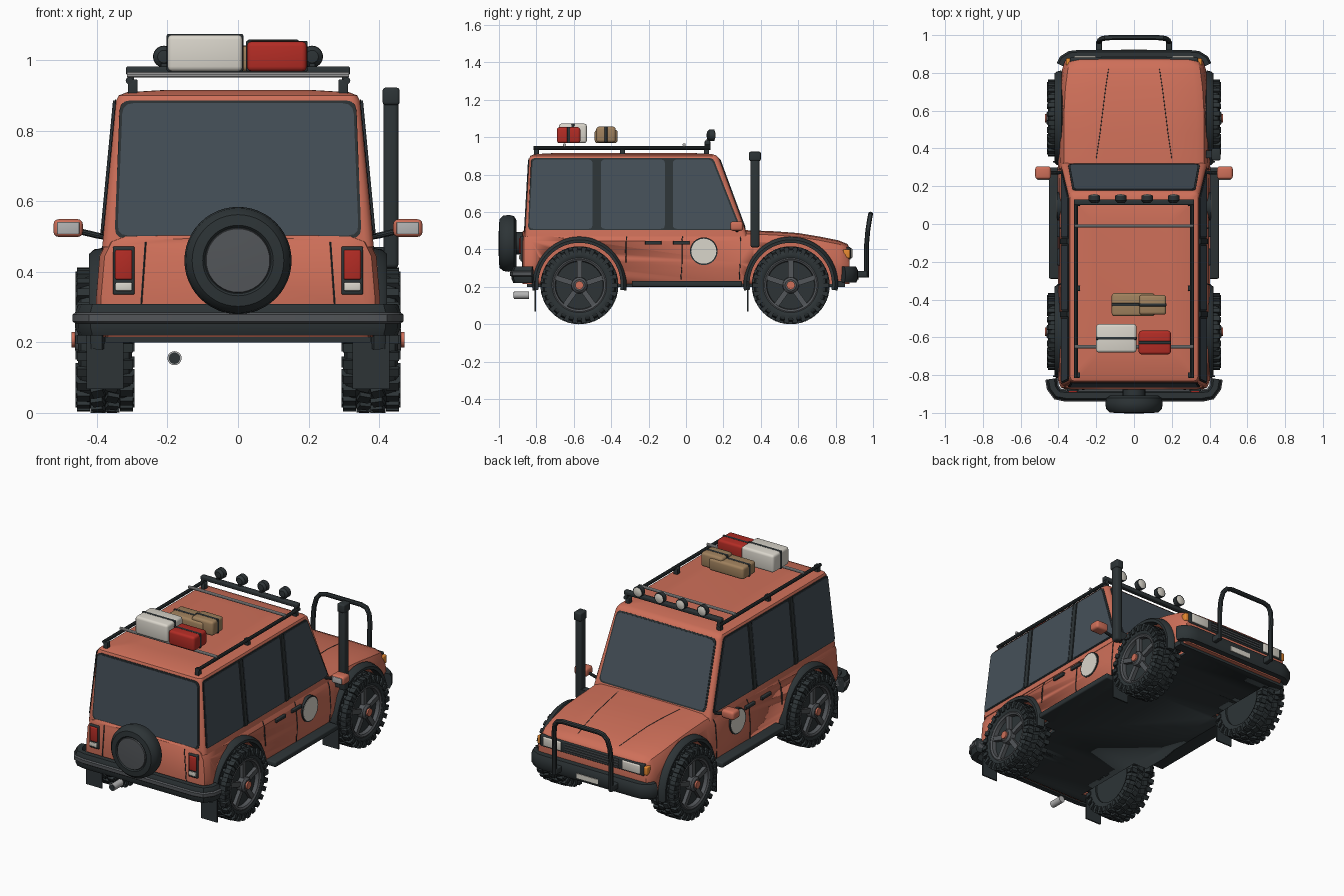
import bpy, bmesh, math
from mathutils import Vector as V, Matrix

if "Cube" in bpy.data.objects:
    bpy.data.objects.remove(bpy.data.objects["Cube"])

COL = dict(paint=(.62, .16, .10), black=(.026, .034, .037), glass=(.06, .08, .10), white=(.70, .67, .60),
           red=(.45, .025, .018), tan=(.35, .22, .11), silver=(.45, .45, .45), rim=(.085, .092, .1), amber=(.8, .25, .03))
MAT = {}
for k, c in COL.items():
    MAT[k] = bpy.data.materials.new(k)
    MAT[k].diffuse_color = (*c, 1)


def finish(name, bm, mat, mirror=False, angle=35):
    bmesh.ops.remove_doubles(bm, verts=bm.verts, dist=1e-5)
    bmesh.ops.recalc_face_normals(bm, faces=bm.faces)
    if mirror:
        g = bmesh.ops.duplicate(bm, geom=bm.verts[:] + bm.edges[:] + bm.faces[:])['geom']
        bmesh.ops.scale(bm, vec=(-1, 1, 1), verts=[v for v in g if isinstance(v, bmesh.types.BMVert)])
        bmesh.ops.reverse_faces(bm, faces=[f for f in g if isinstance(f, bmesh.types.BMFace)])
    me = bpy.data.meshes.new(name)
    bm.to_mesh(me)
    me.materials.append(MAT[mat])
    me.shade_smooth()
    me.set_sharp_from_angle(angle=math.radians(angle))
    ob = bpy.data.objects.new(name, me)
    bpy.context.collection.objects.link(ob)
    return ob


def loft(name, rings, mat, mirror=False, caps=True, angle=35):
    bm = bmesh.new()
    R = [[bm.verts.new(p) for p in r] for r in rings]
    n = len(R[0])
    for a, b in zip(R, R[1:]):
        for i in range(n):
            bm.faces.new((a[i], a[(i + 1) % n], b[(i + 1) % n], b[i]))
    if caps:
        bm.faces.new(R[0])
        bm.faces.new(R[-1])
    return finish(name, bm, mat, mirror, angle)


def box(name, x, y, z, mat, bevel=0, mirror=False):
    bm = bmesh.new()
    bmesh.ops.create_cube(bm, size=1)
    for v in bm.verts:
        v.co = [(r[0] + r[1]) / 2 + c * (r[1] - r[0]) for r, c in zip((x, y, z), v.co)]
    if bevel:
        bmesh.ops.bevel(bm, geom=bm.edges[:], offset=bevel, segments=3, profile=.5, affect='EDGES')
    return finish(name, bm, mat, mirror)


def lathe(name, prof, c, axis, mat, n=32, mirror=False):
    ax = V(axis)
    u = V((0, 0, 1))
    w = ax.cross(u)
    rings = [[V(c) + ax * a + (u * math.cos(t) + w * math.sin(t)) * max(r, 1e-7)
              for t in (2 * math.pi * i / n for i in range(n))] for a, r in prof]
    return loft(name, rings, mat, mirror, caps=False)


def cyl(name, c, r, d, axis, mat, n=24, mirror=False):
    return lathe(name, [(-d / 2, 0), (-d / 2, r), (d / 2, r), (d / 2, 0)], c, axis, mat, n, mirror)


def tube(name, pts, r, mat, mirror=False, n=10):
    pts = [V(p) for p in pts]
    T = [(pts[min(i + 1, len(pts) - 1)] - pts[max(i - 1, 0)]).normalized() for i in range(len(pts))]
    q = T[0].to_track_quat('Z', 'Y')
    rings = []
    for i, p in enumerate(pts):
        if i:
            q = T[i - 1].rotation_difference(T[i]) @ q
        rings.append([p + q @ V((r * math.cos(a), r * math.sin(a), 0)) for a in (2 * math.pi * k / n for k in range(n))])
    return loft(name, rings, mat, mirror)


def panel(name, poly, n, mat, rad=.02, mirror=False):
    # thin plate with rounded corners
    poly, out = [V(p) for p in poly], []
    for i, p in enumerate(poly):
        a = p + (poly[i - 1] - p).normalized() * rad
        b = p + (poly[(i + 1) % len(poly)] - p).normalized() * rad
        out += [a * (1 - t) ** 2 + p * 2 * t * (1 - t) + b * t * t for t in (0, .33, .67, 1)]
    return loft(name, [[p - V(n) * .012 for p in out], [p + V(n) for p in out]], mat, mirror)


def bar(name, half, t, z0, z1, mat):
    # bumper swept along a mirrored plan path
    P = [V(p) for p in half] + [V((-x, y)) for x, y in reversed(half)]
    rings = []
    for i, p in enumerate(P):
        d = (P[min(i + 1, len(P) - 1)] - P[max(i - 1, 0)]).normalized()
        o = V((-d.y, d.x)) * t / 2
        c = .25
        rings.append([(p.x + o.x * s, p.y + o.y * s, z0 + (z1 - z0) * h) for s, h in
                      ((-1, c), (-.6, 0), (.6, 0), (1, c), (1, 1 - c), (.6, 1), (-.6, 1), (-1, 1 - c))])
    return loft(name, rings, mat)


# lower body, lofted front to back
def section(y, w, zt):
    h = [(w - .02, .215), (w, .29), (w, .33), (w - .01, zt - .055), (w - .03, zt - .015), (w - .07, zt), (w * .4, zt + .004)]
    return [(x, y, z) for x, z in h] + [(-x, y, z) for x, z in reversed(h)]


ST = [(-.875, .365, .49), (-.865, .388, .5), (-.83, .402, .5), (.28, .405, .5), (.36, .4, .497), (.48, .4, .491), (.6, .4, .482),
      (.72, .393, .462), (.82, .38, .442), (.862, .366, .425), (.875, .352, .405)]
body = loft('lower_body', [section(*s) for s in ST], 'paint')
floor = box('floor_pan', (-.375, .375), (-.85, .85), (.2, .23), 'black')

# wheel arches cut out of body and floor
WY, WZ, WX = (-.57, .56), .208, .377
for wy in WY:
    for s in (-1, 1):
        c = cyl('arch_cutter', (s * .41, wy, .215), .232, .25, (1, 0, 0), 'black', 48)
        for ob in (body, floor):
            bpy.context.view_layer.objects.active = ob
            m = ob.modifiers.new('arch', 'BOOLEAN')
            m.object, m.operation, m.solver = c, 'DIFFERENCE', 'EXACT'
            bpy.ops.object.modifier_apply(modifier='arch')
        bpy.data.objects.remove(c)
    A = [math.radians(-8 + 196 * i / 32) for i in range(33)]
    loft('wheel_arch_flare', [[(x, wy + r * math.cos(a), .215 + r * math.sin(a)) for x, r in
         ((.37, .22), (.42, .22), (.422, .236), (.41, .247), (.385, .253))] for a in A], 'black', True)

# cabin
sx = lambda z: .385 - (z - .47) * .04 / .42
fy = lambda z: .33 - (z - .47) * .155 / .42
ry = lambda z: -.862 + (z - .47) * .024 / .42


def rounded(z, w, y0, y1, r=.025):
    return [(sgx * (w - r) + r * math.cos(a), (y1 - r if sgy > 0 else y0 + r) + r * math.sin(a), z)
            for sgx, sgy, a0 in ((1, 1, 0), (-1, 1, 90), (-1, -1, 180), (1, -1, 270))
            for a in (math.radians(a0 + d) for d in (0, 30, 60, 90))]


loft('cabin', [rounded(.47, .385, ry(.47), fy(.47)), rounded(.885, sx(.885), ry(.885), fy(.885)), rounded(.9, .338, -.832, .165),
               rounded(.909, .315, -.81, .14), rounded(.916, .2, -.68, .02)], 'paint')
side = lambda P: [(sx(z), y, z) for y, z in P]
panel('side_window_frame', side([(-.845, .503), (.297, .503), (.145, .888), (-.828, .888)]), (.003, 0, 0), 'black', .02, True)
for nm, P in (('rear_side_window', [(-.838, .51), (-.5, .51), (-.5, .88), (-.82, .88)]),
              ('middle_side_window', [(-.455, .51), (-.113, .51), (-.113, .88), (-.455, .88)]),
              ('front_side_window', [(-.07, .51), (.284, .51), (.138, .88), (-.07, .88)])):
    panel(nm, side(P), (.006, 0, 0), 'glass', .02, True)
for y in (-.478, -.092):
    panel('window_pillar', side([(y - .014, .505), (y + .014, .505), (y + .014, .886), (y - .014, .886)]), (.009, 0, 0), 'black', .004, True)
for nm, f, n, zb, grow in (('windscreen', fy, V((0, .9, .35)), .515, 0), ('rear_window', ry, V((0, -1, 0)), .503, .01)):
    for mat, e, t in (('black', .008, .003), ('glass', 0, .006)):
        a, b = .342 + e, .317 + e + grow
        panel(nm + ('_seal' if e else ''), [(-a, f(zb - e), zb - e), (a, f(zb - e), zb - e), (b, f(.878 + e), .878 + e),
              (-b, f(.878 + e), .878 + e)], n * t, mat, .03)

# wheels: tyre with tread blocks, spoked rim, hub
def tread():
    bm = bmesh.new()
    N = 26
    for i in range(N):
        for x, half, r, w, l, tilt in ((-.02, .5, .2, .034, .03, .3), (.02, 0, .2, .034, .03, -.3), (-.061, 0, .196, .036, .026, 0),
                                       (.061, .5, .196, .036, .026, 0), (.077, .5, .178, .012, .022, 0), (-.077, 0, .178, .012, .022, 0)):
            hgt = .03 if abs(x) > .07 else .0155
            bmesh.ops.create_cube(bm, size=1, matrix=Matrix.Rotation(2 * math.pi * (i + half) / N, 4, 'X') @ Matrix.Translation((x, 0, -r))
                                  @ Matrix.Rotation(tilt, 4, 'Z') @ Matrix.Diagonal((w, l, hgt, 1)))
    return finish('tyre_tread', bm, 'black')


X = (1, 0, 0)
parts = [lathe('tyre', [(-.066, .135), (-.076, .155), (-.077, .172), (-.068, .188), (-.05, .195), (.05, .195), (.068, .188), (.077, .172),
                        (.076, .155), (.066, .135), (-.066, .135)], (0, 0, 0), X, 'black', 48), tread(),
         lathe('rim_ring', [(.04, .126), (.068, .13), (.074, .14), (.07, .15), (.04, .15), (.04, .126)], (0, 0, 0), X, 'rim', 48),
         cyl('rim_dish', (-.005, 0, 0), .14, .1, X, 'black', 40),
         lathe('rim_centre', [(.03, 0), (.03, .045), (.075, .042), (.085, .03), (.085, 0)], (0, 0, 0), X, 'rim'),
         cyl('hub_cap', (.088, 0, 0), .022, .014, X, 'paint')]
bm = bmesh.new()
for i in range(5):
    bmesh.ops.create_cube(bm, size=1, matrix=Matrix.Rotation(2 * math.pi * i / 5, 4, 'X') @ Matrix.Translation((.055, 0, .085))
                          @ Matrix.Diagonal((.022, .028, .1, 1)))
parts.append(finish('rim_spokes', bm, 'rim'))
for p in parts:
    for k, (s, wy) in enumerate((s, wy) for s in (1, -1) for wy in WY):
        o = p if k == 0 else p.copy()
        if k:
            bpy.context.collection.objects.link(o)
        o.location = (s * WX, wy, WZ)
        o.rotation_euler = (0, 0, 0 if s > 0 else math.pi)

# mud flaps, side steps, exhaust
for y in (-.805, .33):
    box('mud_flap', (.325, .43), (y - .004, y + .004), (.068, .23), 'black', 0, True)
box('side_step', (.35, .45), (-.29, .3), (.2, .232), 'black', .008, True)
cyl('exhaust', (-.18, -.88, .155), .02, .08, (0, 1, 0), 'silver')
cyl('exhaust_bore', (-.18, -.918, .155), .016, .008, (0, 1, 0), 'black')

# bumpers and hoop guard
RP = [(.437, -.82), (.43, -.865), (.405, -.9), (.36, -.908)]
bar('rear_bumper', RP, .05, .22, .308, 'black')
bar('rear_bumper_strip', RP, .066, .25, .288, 'rim')
bar('front_bumper', [(.385, .84), (.372, .868), (.335, .89), (.3, .893)], .055, .222, .308, 'black')
hoop = [(.185, .965, .25), (.185, .965, .42), (.183, .972, .5), (.172, .98, .553), (.15, .985, .58), (.115, .987, .588)]
tube('guard_hoop', hoop + [(-x, y, z) for x, y, z in reversed(hoop)], .0135, 'black')
box('guard_mount', (.17, .2), (.88, .97), (.25, .285), 'black', .005, True)
box('number_plate', (-.07, .07), (.915, .924), (.24, .27), 'white')

# nose: grille, headlights, indicators
box('grille_panel', (-.34, .34), (.85, .881), (.345, .412), 'black', .006)
for i in range(4):
    box('grille_slat', (-.175, .175), (.87, .886), (.353 + i * .015, .359 + i * .015), 'rim')
box('headlight', (.2, .318), (.86, .889), (.352, .406), 'white', .006, True)
box('front_indicator', (.325, .36), (.84, .878), (.352, .4), 'amber', .006, True)

# tail: lamps, tailgate seams, spare wheel
box('tail_lamp_housing', (.293, .355), (-.885, -.86), (.335, .472), 'black', .005, True)
box('tail_lamp_red', (.3, .348), (-.892, -.86), (.378, .462), 'red', .005, True)
box('tail_lamp_white', (.3, .348), (-.892, -.86), (.346, .37), 'white', .004, True)
tube('tailgate_seam', [(.262, -.875, .485), (.275, -.875, .3)], .003, 'black', True, 6)
lathe('spare_tyre', [(-.09, 0), (-.09, .125), (-.077, .146), (-.05, .152), (-.02, .148), (0, .13), (.003, .1), (-.004, .094), (-.004, 0)],
      (0, -.997, 0.432), (0, -1, 0), 'black', 48)
lathe('spare_cover', [(-.01, .093), (0, .09), (.002, .05), (.003, 0)], (0, -1, .432), (0, -1, 0), 'rim', 40)
cyl('spare_mount', (0, -.885, .432), .06, .06, (0, 1, 0), 'black')

# doors: seams, handles, round badge plate
for y, zb in ((.29, .24), (-.022, .24), (-.32, .4)):
    tube('door_seam', [(.4, y - .005, zb), (.4045, y, .33), (.396, y, .442), (.376, y + .005, .486)], .0025, 'black', True, 6)
for y in (-.175, -.025):
    box('door_handle', (.385, .408), (y - .044, y + .044), (.425, .445), 'black', .004, True)
cyl('badge_rim', (.397, .095, .39), .074, .02, X, 'black', 40, True)
cyl('badge_plate', (.399, .095, .39), .067, .02, X, 'white', 40, True)
tube('bonnet_seam', [(.2, .345, .5), (.18, .48, .4945), (.165, .6, .4855), (.15, .72, .4655), (.135, .82, .4455)], .002, 'black', True, 6)

# mirrors and snorkel
tube('mirror_arm', [(.36, .275, .497), (.4, .272, .503), (.45, .27, .515)], .009, 'black', True)
box('mirror_shell', (.44, .523), (.237, .305), (.499, .549), 'paint', .014, True)
box('mirror_glass', (.45, .513), (.234, .24), (.507, .541), 'silver', .002, True)
box('snorkel_pipe', (.412, .455), (.345, .393), (.41, .89), 'black', .012)
box('snorkel_head', (.41, .458), (.337, .4), (.873, .922), 'black', .008)
box('snorkel_base', (.38, .42), (.35, .39), (.42, .47), 'black')

# roof rack with lamps
tube('rack_rail', [(.308, -.815, .942), (.308, .13, .942)], .0105, 'black', True)
for y in (-.8, -.34, .11):
    box('rack_post', (.285, .312), (y - .014, y + .014), (.895, .945), 'black', .004, True)
for y in (-.65, -.01):
    tube('rack_crossbar', [(-.315, y, .959), (.315, y, .959)], .0085, 'silver')
box('lamp_bar', (-.318, .318), (.1, .13), (.958, .982), 'black', .006)
box('lamp_bar_stand', (.295, .312), (.1, .13), (.94, .965), 'black', 0, True)
for x in (.07, .21):
    box('lamp_stem', (x - .008, x + .008), (.11, .125), (.97, .99), 'black', 0, True)
    lathe('roof_lamp', [(-.022, 0), (-.02, .018), (-.008, .03), (.02, .031), (.02, 0)], (x, .132, 1.01), (0, 1, 0), 'black', 24, True)
    lathe('roof_lamp_lens', [(.015, .026), (.021, .026), (.025, .014), (.026, 0)], (x, .132, 1.01), (0, 1, 0), 'white', 24, True)

# strapped luggage
for nm, x, y, z, m in (('white_case', (-.2, .013), (-.68, -.53), (.968, 1.072), 'white'), ('red_case', (.025, .195), (-.69, -.565), (.968, 1.053), 'red'),
                       ('tan_bag', (-.118, .11), (-.488, -.366), (.968, 1.04), 'tan'), ('small_tan_bag', (.028, .17), (-.48, -.376), (.972, 1.056), 'tan')):
    box(nm, x, y, z, m, .014)
    cy = sum(y) / 2
    box(nm + '_strap', (x[0] - .002, x[1] + .002), (cy - .008, cy + .008), (z[0], z[1] + .002), 'black', .004)

for m in bpy.data.materials:
    if m.users and not m.is_grease_pencil:
        m.use_nodes = True
        m.node_tree.nodes["Principled BSDF"].inputs["Base Color"].default_value = m.diffuse_color
